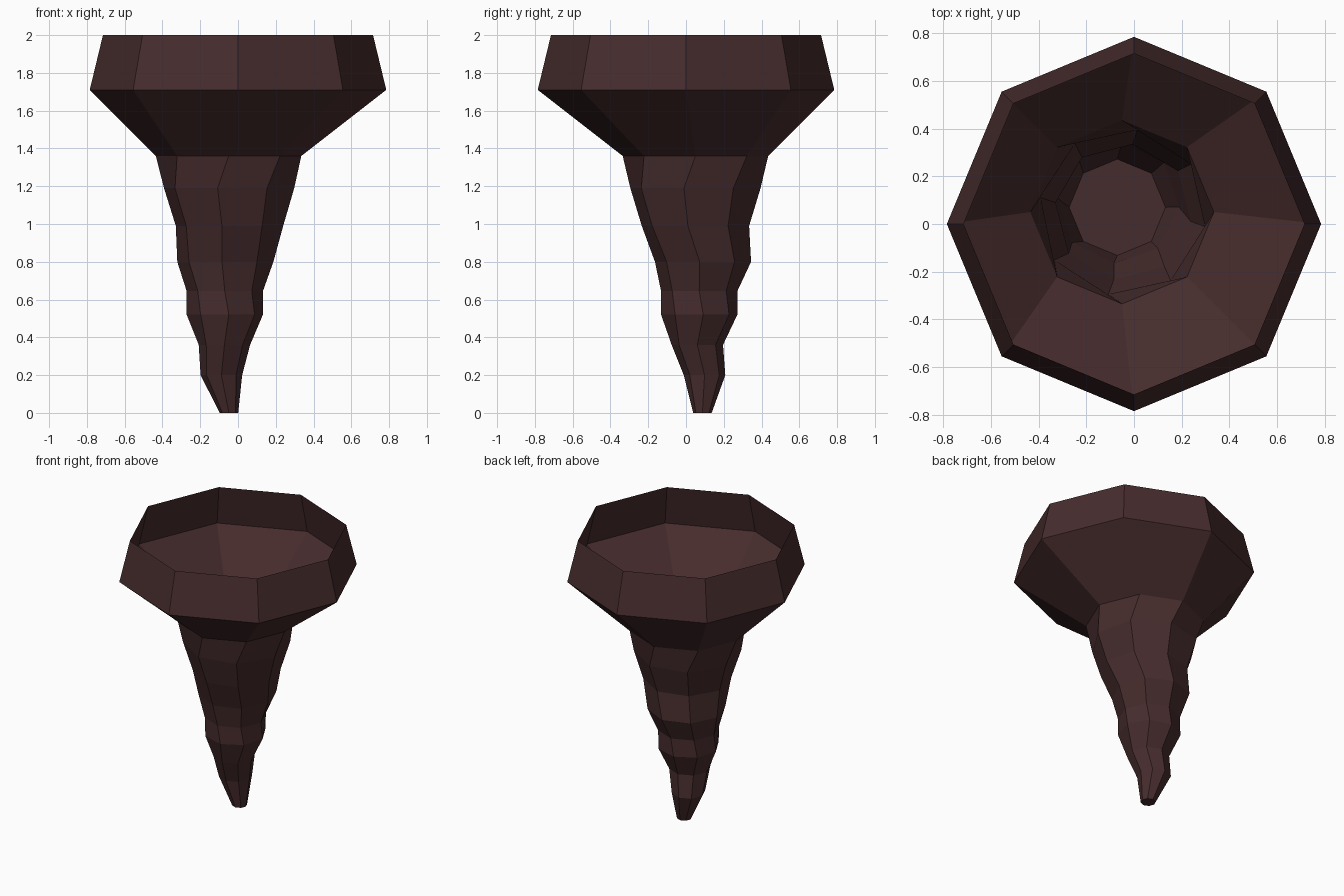
import bpy, bmesh, math

if "Cube" in bpy.data.objects:
    bpy.data.objects.remove(bpy.data.objects["Cube"])

SIDES = 8
# rings: z, centre x, centre y, radius, twist in degrees
CUP = [(2.0, 0, 0, 0.715, 0), (1.71, 0, 0, 0.785, 0), (1.36, -0.05, 0.05, 0.385, 0)]
STEM = [CUP[-1], (1.19, -0.047, 0.05, 0.35, -10), (0.99, -0.045, 0.05, 0.287, -8),
        (0.80, -0.067, 0.09, 0.255, -4), (0.645, -0.07, 0.07, 0.202, 0)]
ROOT = [STEM[-1], (0.52, -0.07, 0.07, 0.203, 6), (0.36, -0.072, 0.06, 0.136, 0),
        (0.20, -0.088, 0.098, 0.11, 0), (0.0, -0.048, 0.087, 0.049, 0)]

mat = bpy.data.materials.new("dark_bark")
mat.diffuse_color = (0.062, 0.025, 0.026, 1)
mat.use_nodes = True
mat.node_tree.nodes["Principled BSDF"].inputs["Base Color"].default_value = mat.diffuse_color


def loft(name, rings, capped):
    """Flat-faced tube through a list of rings, from top to bottom."""
    bm = bmesh.new()
    loops = []
    for z, cx, cy, r, twist in rings:
        angles = [math.radians(360 * i / SIDES + twist) for i in range(SIDES)]
        loops.append([bm.verts.new((cx + r * math.cos(a), cy + r * math.sin(a), z)) for a in angles])
    for top, low in zip(loops, loops[1:]):
        for i in range(SIDES):
            j = (i + 1) % SIDES
            bm.faces.new((low[i], low[j], top[j], top[i]))
    if capped:
        bm.faces.new(loops[0])
        bm.faces.new(loops[-1][::-1])
    mesh = bpy.data.meshes.new(name)
    bm.to_mesh(mesh)
    bm.free()
    mesh.materials.append(mat)
    obj = bpy.data.objects.new(name, mesh)
    bpy.context.collection.objects.link(obj)


# open cup and hollow stem, then the solid root whose top is the hollow's floor
loft("flared_cup", CUP, False)
loft("hollow_stem", STEM, False)
loft("tapered_root", ROOT, True)
